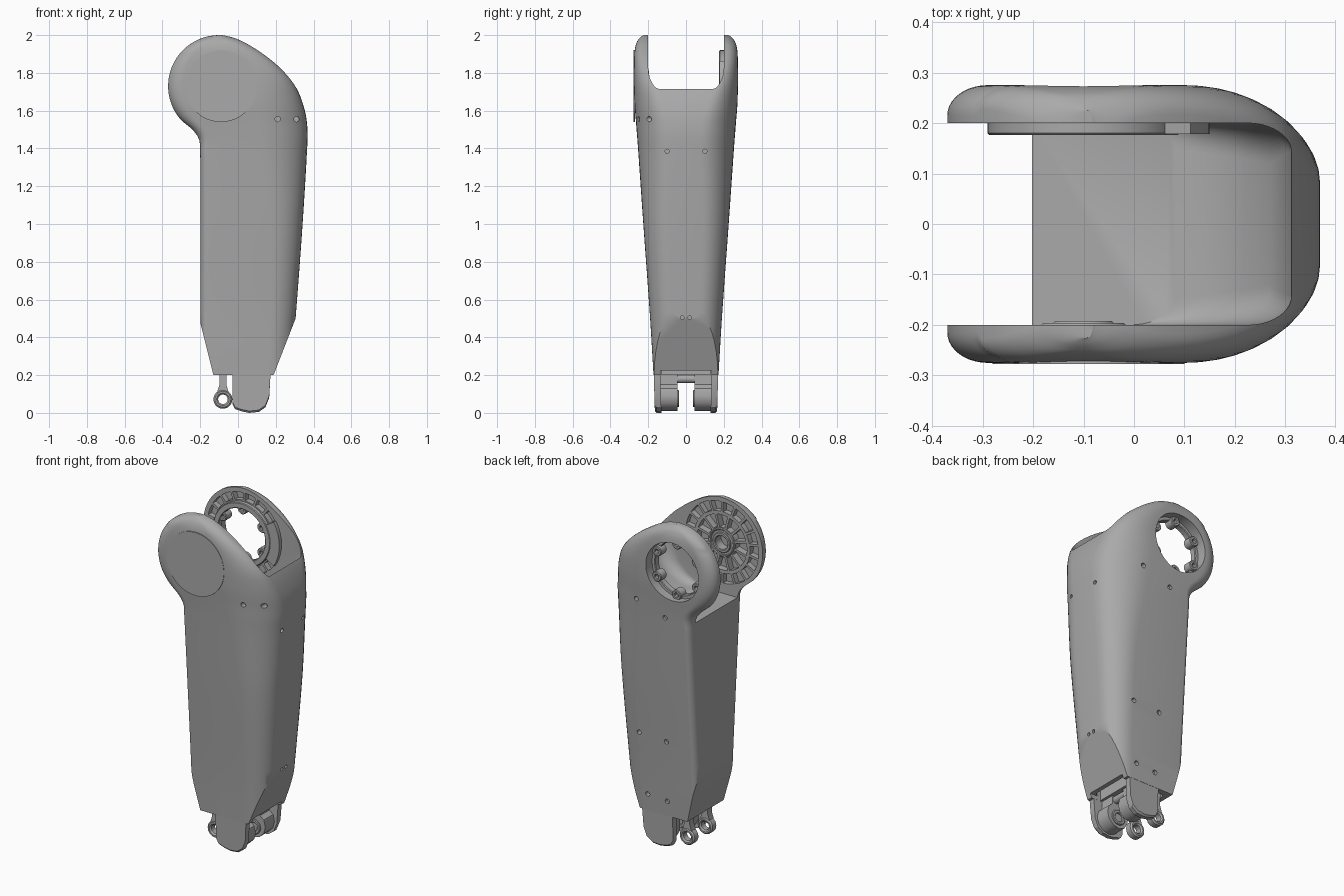
import bpy, bmesh, math
from math import sin, cos, pi, sqrt

if "Cube" in bpy.data.objects:
    bpy.data.objects.remove(bpy.data.objects["Cube"])

gray = bpy.data.materials.new("satin_gray")
gray.use_nodes = True
tone = (0.40, 0.40, 0.40, 1)
gray.diffuse_color = tone
gray.node_tree.nodes["Principled BSDF"].inputs["Base Color"].default_value = tone

AX, AZ, R = -0.1, 1.73, 0.27      # joint axis and head radius


def finish(name, bm, angle=35):
    bmesh.ops.recalc_face_normals(bm, faces=bm.faces)
    me = bpy.data.meshes.new(name)
    bm.to_mesh(me)
    bm.free()
    ob = bpy.data.objects.new(name, me)
    bpy.context.collection.objects.link(ob)
    me.materials.append(gray)
    shade(ob, angle)
    return ob


def shade(ob, angle=35):
    bpy.ops.object.select_all(action='DESELECT')
    ob.select_set(True)
    bpy.context.view_layer.objects.active = ob
    bpy.ops.object.shade_smooth_by_angle(angle=math.radians(angle))


def loft(bm, rings, caps=True, wrap=False):
    vs = [[bm.verts.new(p) for p in ring] for ring in rings]
    n = len(vs[0])
    for a, b in zip(vs, vs[1:] + vs[:1] if wrap else vs[1:]):
        for i in range(n):
            j = (i + 1) % n
            bm.faces.new((a[i], a[j], b[j], b[i]))
    if caps and not wrap:
        bm.faces.new(vs[0])
        bm.faces.new(vs[-1])


def curve(table, z):
    """Smooth value at height z through (z, value) points."""
    z = min(max(z, table[0][0]), table[-1][0])
    k = next(i for i in range(len(table) - 1) if z <= table[i + 1][0])

    def slope(i):
        a, b = table[max(i - 1, 0)], table[min(i + 1, len(table) - 1)]
        return (b[1] - a[1]) / (b[0] - a[0])
    (z0, v0), (z1, v1) = table[k], table[k + 1]
    h, t = z1 - z0, (z - z0) / (z1 - z0)
    return (v0 * (1 + 2 * t) * (1 - t) ** 2 + slope(k) * h * t * (1 - t) ** 2
            + v1 * t * t * (3 - 2 * t) - slope(k + 1) * h * t * t * (1 - t))


def section(z, xl, xr, w, lx, ly, rx, ry, n=10):
    """Rounded cross-section with different left and right corners."""
    pts = []
    for q, (sx, sy) in enumerate(((1, 1), (-1, 1), (-1, -1), (1, -1))):
        cx, ex, ey = (xr - rx, rx, ry) if sx > 0 else (xl + lx, lx, ly)
        for i in range(n + 1):
            a = (q + i / n) * pi / 2
            pts.append((cx + ex * cos(a), sy * (w - ey) + ey * sin(a), z))
    return pts


def extrude_y(bm, profile, y0, y1):
    loft(bm, [[(x, y, z) for x, z in profile] for y in (y0, y1)])


def circle(cx, cz, r, n=48):
    return [(cx + r * cos(2 * pi * i / n), cz + r * sin(2 * pi * i / n)) for i in range(n)]


def tube(bm, cx, cz, r0, r1, y0, y1, n=40, bevel=0.004):
    b = bevel
    prof = [(r0, y0 + b), (r0 + b, y0), (r1 - b, y0), (r1, y0 + b),
            (r1, y1 - b), (r1 - b, y1), (r0 + b, y1), (r0, y1 - b)]
    loft(bm, [[(cx + r * cos(2 * pi * i / n), y, cz + r * sin(2 * pi * i / n))
               for r, y in prof] for i in range(n)], wrap=True)


def pocket_ring(bm, count, r0, r1, rib, y0, y1):
    for k in range(count):
        mid, arcs = 2 * pi * k / count, []
        for r, order in ((r0, 1), (r1, -1)):
            half = pi / count - rib / (2 * r)
            arcs += [(AX + r * cos(mid + order * half * t), AZ + r * sin(mid + order * half * t))
                     for t in (-1, -0.33, 0.33, 1)]
        extrude_y(bm, arcs, y0, y1)


# Shell outline tables, all by height
RIGHT = [(.2, .28), (.5, .305), (1, .342), (1.4, .366), (1.5, .368), (1.6, .354), (1.72, .31),
         (1.8, .25), (1.88, .16), (1.95, .055), (1.985, -.02), (2, -.08)]
WIDTH = [(.2, .172), (.5, .19), (1, .226), (1.4, .254), (1.53, .264), (1.65, .273), (1.85, .275),
         (1.93, .27), (1.97, .257), (1.99, .24), (2, .225)]
ROUND_X = [(.2, .12), (1, .17), (1.5, .26), (1.65, .24), (1.85, .14), (2, .08)]
ROUND_Y = [(.2, .10), (1, .14), (1.5, .18), (1.65, .15), (1.85, .07), (2, .04)]
NECK = [(.2, -.2), (1.38, -.2), (1.45, -.207), (1.5, -.242), (1.55, -.303)]


def left(z):
    return curve(NECK, z) if z < 1.55 else AX - sqrt(max(R * R - (z - AZ) ** 2, 0))


bm = bmesh.new()
levels = [.2 + 1.15 * i / 14 for i in range(14)] + [1.35 + .65 * sin(pi / 2 * i / 44) for i in range(45)]
rings = []
for z in levels:
    xl, xr = left(z), curve(RIGHT, z)
    head = min(max((z - 1.4) / .15, 0), 1)
    room = (xr - xl) / 2
    rings.append(section(z, xl, xr, curve(WIDTH, z),
                         min(.035 + .045 * head, room * .9), .045 + .015 * head * (z < 1.9),
                         min(curve(ROUND_X, z), room), curve(ROUND_Y, z)))
loft(bm, rings)
# Sloping flats at the lower end
for co, no in (((.305, 0, .5), (.27, 0, -.105)), ((-.2, 0, .48), (-.28, 0, -.07))):
    cut = bmesh.ops.bisect_plane(bm, geom=bm.verts[:] + bm.edges[:] + bm.faces[:],
                                 plane_co=co, plane_no=no, clear_outer=True)
    edges = [e for e in cut["geom_cut"] if isinstance(e, bmesh.types.BMEdge)]
    bmesh.ops.holes_fill(bm, edges=edges)
shell = finish("shell", bm)

cutters = []
# Channel between the two head plates
bm = bmesh.new()
loft(bm, [section(z, -.7, x, .2, .02, .02, .09, min(r, .09)) for z, x, r in
          ((1.425, .08, .05), (1.44, .14, .06), (1.48, .21, .07), (1.54, .27, .08),
           (1.62, .30, .06), (1.72, .313, .06), (2.2, .32, .06))])
cutters.append(finish("channel_cutter", bm))
# Ribbed pockets on the inner faces
bm = bmesh.new()
pocket_ring(bm, 18, .185, .243, .014, -.232, -.17)
pocket_ring(bm, 12, .09, .165, .014, -.24, -.17)
extrude_y(bm, circle(AX, AZ, .042), -.25, -.17)
pocket_ring(bm, 18, .198, .243, .014, .17, .232)
cutters.append(finish("pocket_cutter", bm))
# Round window through the back plate
bm = bmesh.new()
extrude_y(bm, circle(AX, AZ, .175, 64), .15, .4)
cutters.append(finish("window_cutter", bm))
# Hollow foot
bm = bmesh.new()
loft(bm, [section(z, -.1, x, .135, .02, .02, .03, .03) for z, x in ((.1, .3), (.22, .3), (.225, .17), (.4, .17))])
cutters.append(finish("foot_cutter", bm))
# Screw holes
bm = bmesh.new()
for x, z, y in ((.21, 1.555, -.22), (.31, 1.555, -.16), (.15, 1.5, .23), (-.04, 1.435, .24),
                (.17, .67, .17), (-.01, .66, .18), (.13, .3, .15), (0, .29, .16)):
    extrude_y(bm, circle(x, z, .014, 16), y, math.copysign(.4, y))
for y, z, r in ((.1, 1.385, .011), (.02, .505, .01)):
    for s in (-1, 1):
        loft(bm, [[(x, s * y + r * cos(i * pi / 6), z + r * sin(i * pi / 6)) for i in range(12)]
                  for x in (.275, .45)])
cutters.append(finish("screw_cutter", bm))

for c in cutters:
    c.hide_render = True
    mod = shell.modifiers.new(c.name, 'BOOLEAN')
    mod.operation, mod.solver, mod.object = 'DIFFERENCE', 'EXACT', c
deps = bpy.context.evaluated_depsgraph_get()
cut_mesh = bpy.data.meshes.new_from_object(shell.evaluated_get(deps))
shell.modifiers.clear()
shell.data = cut_mesh
for c in cutters:
    bpy.data.objects.remove(c)
shade(shell)

# Front cap disc
bm = bmesh.new()
extrude_y(bm, circle(AX + .01, AZ, .19, 64), -.277, -.27)
finish("front_cap", bm)

# Hub and rings on the inside of the front plate
bm = bmesh.new()
tube(bm, AX, AZ, .04, .06, -.25, -.192)
tube(bm, AX, AZ, .072, .084, -.24, -.196)
finish("front_hub", bm)

# Bolt ring and bosses in the back window
bm = bmesh.new()
tube(bm, AX, AZ, .155, .19, .176, .215, 64)
finish("bolt_ring", bm)
bm = bmesh.new()
for k in range(6):
    a = pi / 6 + k * pi / 3
    tube(bm, AX + .152 * cos(a), AZ + .152 * sin(a), .011, .03, .178, .235, 20)
finish("bolt_bosses", bm)

# Curved bracket and clip beside the bolt ring
bm = bmesh.new()
arc = [(AX + r * cos(a), AZ + r * sin(a)) for r, way in ((.19, 1), (.25, -1))
       for a in [way * t * .14 for t in range(-4, 5)]]
extrude_y(bm, arc, .178, .205)
finish("ring_bracket", bm)

# Fork: outer cheeks, lugs and pivot collars on both sides
cheek = [(-.03, .27), (-.03, .05), (-.015, .02), (.02, .008), (.06, 0), (.11, .005), (.145, .03),
         (.165, .08), (.172, .2), (.172, .27)]
lug = [(.01, .3), (.01, .06), (.03, .025), (.07, .01), (.11, .02), (.14, .05), (.15, .09),
       (.14, .13), (.115, .15), (.115, .3)]
for s, side in ((-1, "front"), (1, "back")):
    bm = bmesh.new()
    loft(bm, [[(x, s * (y + .028 * z), z + dz * (z < .1)) for x, z in cheek]
              for y, dz in ((.13, 0), (.155, 0), (.165, .01))])
    finish(side + "_cheek", bm, 25)
    bm = bmesh.new()
    extrude_y(bm, lug, s * .045, s * .145)
    finish(side + "_lug", bm)
    bm = bmesh.new()
    tube(bm, .075, .075, .025, .045, *sorted((s * .036, s * .06)))
    finish(side + "_pivot_collar", bm)

    # Rod eye with tapered stem
    bm = bmesh.new()
    tube(bm, -.08, .072, .025, .05, s * .085 - .025, s * .085 + .025, 32, .008)
    extrude_y(bm, [(-.112, .105), (-.048, .105), (-.062, .15), (-.06, .34), (-.1, .34), (-.098, .15)],
              s * .085 - .02, s * .085 + .02)
    finish(side + "_rod_eye", bm)

# Cross bar joining the lugs
bm = bmesh.new()
extrude_y(bm, circle(.09, .18, .022, 24), -.06, .06)
extrude_y(bm, [(.02, .2), (.13, .2), (.13, .3), (.02, .3)], -.13, .13)
finish("cross_bar", bm)
